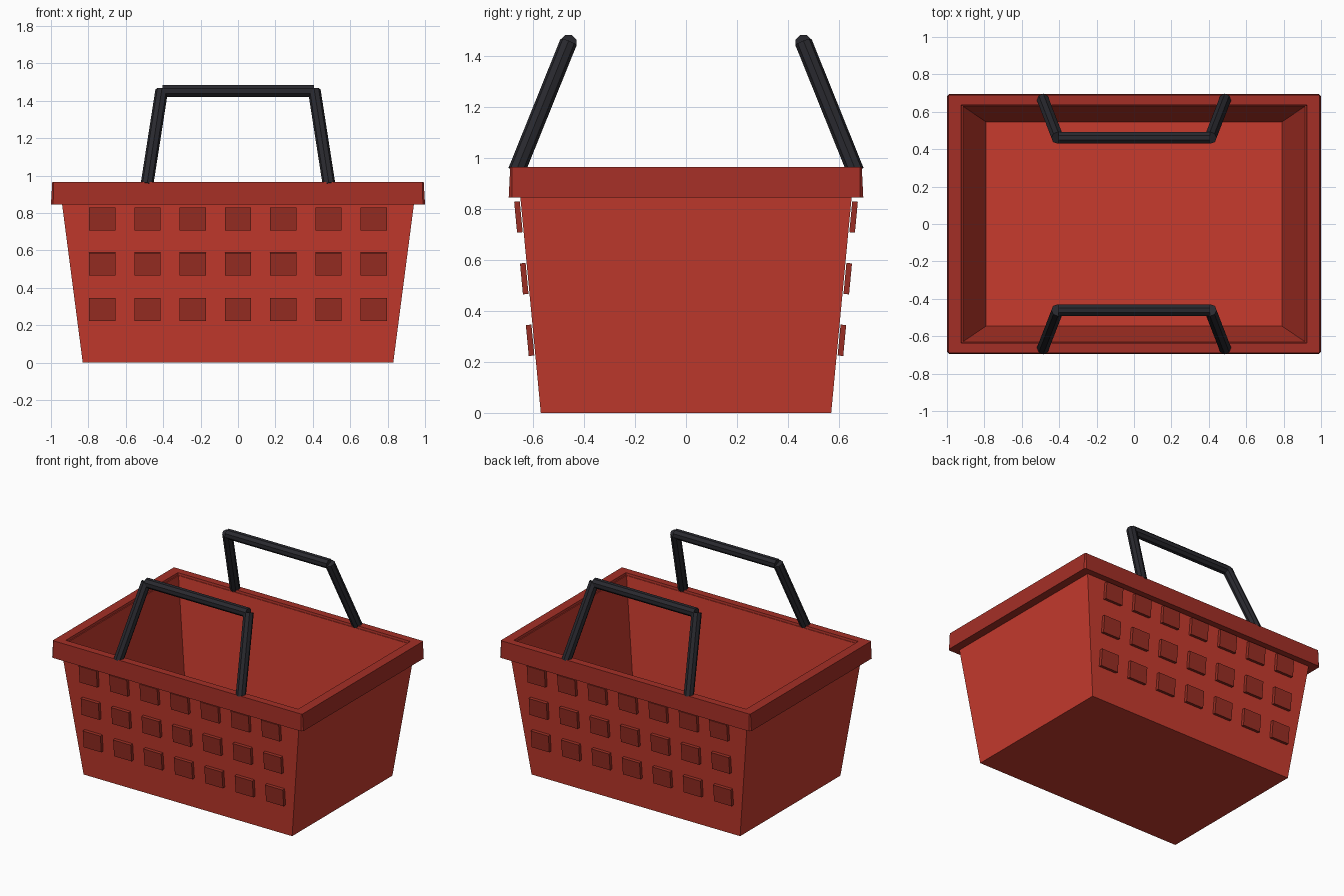
import bpy, bmesh, math
from mathutils import Vector, Matrix

if "Cube" in bpy.data.objects:
    bpy.data.objects.remove(bpy.data.objects["Cube"])


def material(name, rgb):
    m = bpy.data.materials.new(name)
    m.use_nodes = True
    m.diffuse_color = (*rgb, 1)
    m.node_tree.nodes["Principled BSDF"].inputs["Base Color"].default_value = (*rgb, 1)
    return m


RED = material("basket red", (0.57, 0.043, 0.027))
RIM = material("rim dark red", (0.37, 0.028, 0.019))
PLATE = material("plate dark red", (0.32, 0.027, 0.017))
BLACK = material("handle black", (0.022, 0.022, 0.028))


def finish(bm, name, mat):
    bmesh.ops.recalc_face_normals(bm, faces=bm.faces[:])
    me = bpy.data.meshes.new(name)
    bm.to_mesh(me)
    bm.free()
    me.materials.append(mat)
    ob = bpy.data.objects.new(name, me)
    bpy.context.collection.objects.link(ob)
    return ob


def ring(bm, x, y, z, c=0.0):
    """Rectangle of half sizes x, y at height z, with corners cut by c."""
    pts = []
    for sx, sy in ((1, 1), (-1, 1), (-1, -1), (1, -1)):
        corner = [(sx * x, sy * (y - c)), (sx * (x - c), sy * y)] if c else [(sx * x, sy * y)]
        pts += corner if sx * sy > 0 else corner[::-1]
    return [bm.verts.new((px, py, z)) for px, py in pts]


def loft(bm, rings, close=False):
    pairs = list(zip(rings, rings[1:])) + ([(rings[-1], rings[0])] if close else [])
    for a, b in pairs:
        n = len(a)
        for i in range(n):
            j = (i + 1) % n
            bm.faces.new((a[i], a[j], b[j], b[i]))


# Tapered tub: outer wall up, over the lip, inner wall down to the floor
bm = bmesh.new()
rings = [ring(bm, *r) for r in ((0.83, 0.57, 0), (0.954, 0.66, 0.95),
                                (0.915, 0.63, 0.95), (0.79, 0.545, 0.03))]
loft(bm, rings)
bm.faces.new(rings[0])
bm.faces.new(rings[-1])
finish(bm, "basket_body", RED)

# Rim: closed band around the top, slightly flared, with small corner cuts
bm = bmesh.new()
rings = [ring(bm, *r) for r in ((0.938, 0.648, 0.845, 0.002), (1.0, 0.696, 0.845, 0.012),
                                (0.993, 0.69, 0.966, 0.006), (0.925, 0.637, 0.966, 0.002),
                                (0.92, 0.633, 0.945, 0.002))]
loft(bm, rings, close=True)
finish(bm, "basket_rim", RIM)

# Raised rectangular plates, 7 by 3, following the slope of each long wall
SLOPE = math.atan2(0.09, 0.95)
for side, name in ((-1, "front_plates"), (1, "back_plates")):
    bm = bmesh.new()
    for row in range(3):
        for col in range(7):
            z = 0.285 + 0.242 * row
            y = side * (0.57 + z * math.tan(SLOPE) + 0.015)
            mat = (Matrix.Translation((0.242 * (col - 3), y, z))
                   @ Matrix.Rotation(-side * SLOPE, 4, "X")
                   @ Matrix.Diagonal((0.14, 0.022, 0.122, 1)))
            bmesh.ops.create_cube(bm, size=1, matrix=mat)
    finish(bm, name, PLATE)


# Handles: two leaning legs and a grip, all eight-sided bars
def bar(bm, a, b, radius=0.034):
    a, b = Vector(a), Vector(b)
    d = b - a
    mat = (Matrix.Translation((a + b) / 2) @ d.to_track_quat("Z", "Y").to_matrix().to_4x4()
           @ Matrix.Rotation(math.pi / 8, 4, "Z"))
    bmesh.ops.create_cone(bm, cap_ends=True, segments=8, radius1=radius,
                          radius2=radius, depth=d.length, matrix=mat)


for side, name in ((-1, "front_handle"), (1, "back_handle")):
    bm = bmesh.new()
    for sx in (-1, 1):
        bar(bm, (sx * 0.487, side * 0.665, 0.95), (sx * 0.408, side * 0.461, 1.456))
    bar(bm, (-0.405, side * 0.461, 1.452), (0.405, side * 0.461, 1.452))
    finish(bm, name, BLACK)
